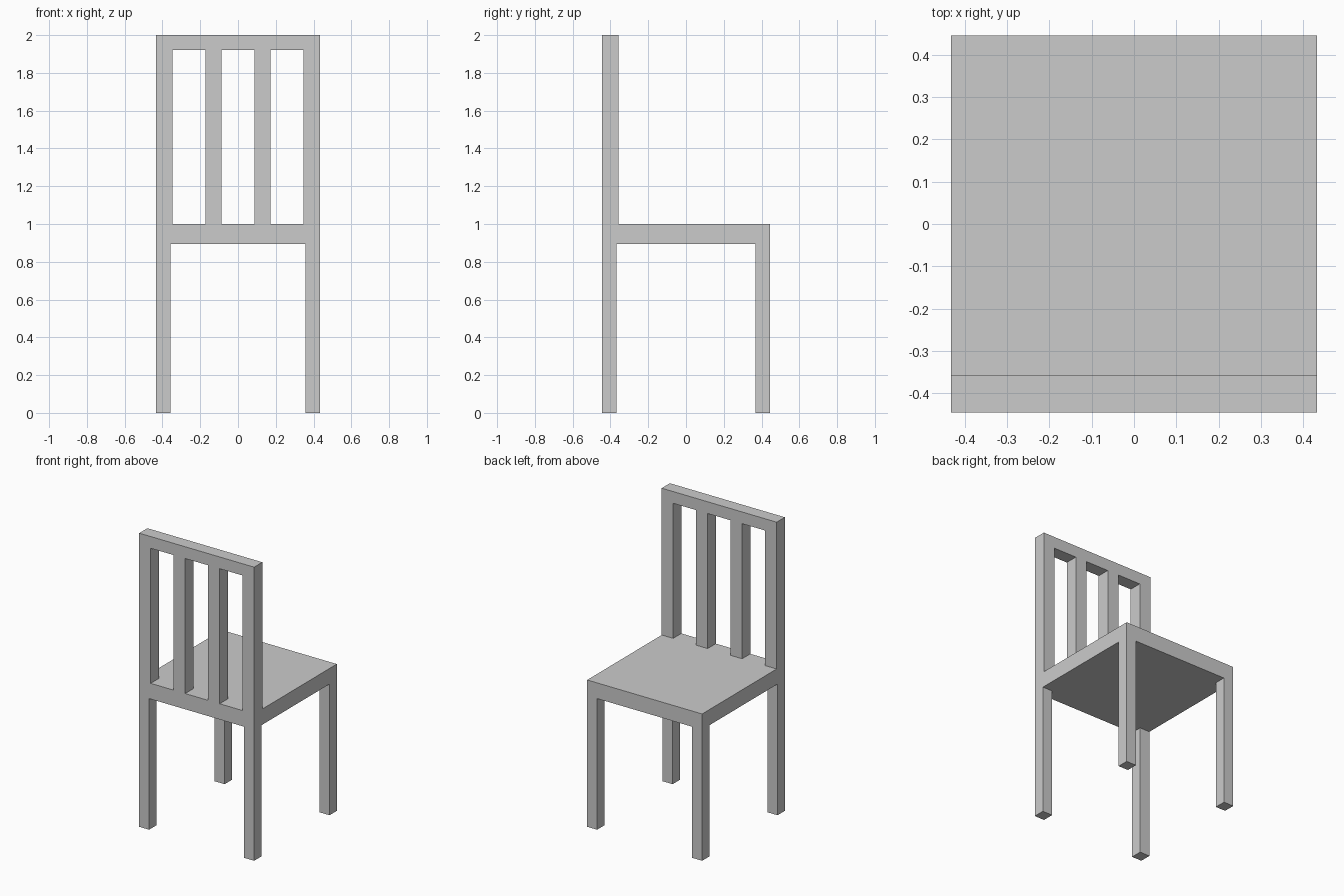
import bpy
import bmesh
from mathutils import Vector

if "Cube" in bpy.data.objects:
    bpy.data.objects.remove(bpy.data.objects["Cube"])

W, D = 0.433, 0.445            # half width, half depth
SEAT_LOW, SEAT_TOP, TOP = 0.893, 1.0, 2.0
LEG_X, LEG_Y = 0.358, 0.367    # inner faces of the legs
BAR = W / 5                    # width of each backrest bar
BACK_Y = -0.357                # inner face of the backrest
RAIL_LOW = 1.92


def box(name, low, high):
    """Axis-aligned box between two corners."""
    low, high = Vector(low), Vector(high)
    mesh = bpy.data.meshes.new(name)
    bm = bmesh.new()
    bmesh.ops.create_cube(bm, size=1)
    bmesh.ops.scale(bm, vec=high - low, verts=bm.verts)
    bm.to_mesh(mesh)
    bm.free()
    obj = bpy.data.objects.new(name, mesh)
    obj.location = (low + high) / 2
    bpy.context.collection.objects.link(obj)
    return obj


# Seat slab
box("seat", (-W, -D, SEAT_LOW), (W, D, SEAT_TOP))

# Four legs flush with the seat corners
for side, x0, x1 in (("left", -W, -LEG_X), ("right", LEG_X, W)):
    for end, y0, y1 in (("backrest", -D, -LEG_Y), ("open", LEG_Y, D)):
        box(f"{end}_side_leg_{side}", (x0, y0, 0), (x1, y1, SEAT_LOW))

# Backrest: two posts and two slats, evenly spaced with gaps of two bars
for i, name in enumerate(("post_left", "slat_left", "slat_right", "post_right")):
    x = -W + i * 3 * BAR
    box(f"backrest_{name}", (x, -D, SEAT_TOP), (x + BAR, BACK_Y, RAIL_LOW))

# Top rail across the bars
box("backrest_top_rail", (-W, -D, RAIL_LOW), (W, BACK_Y, TOP))
